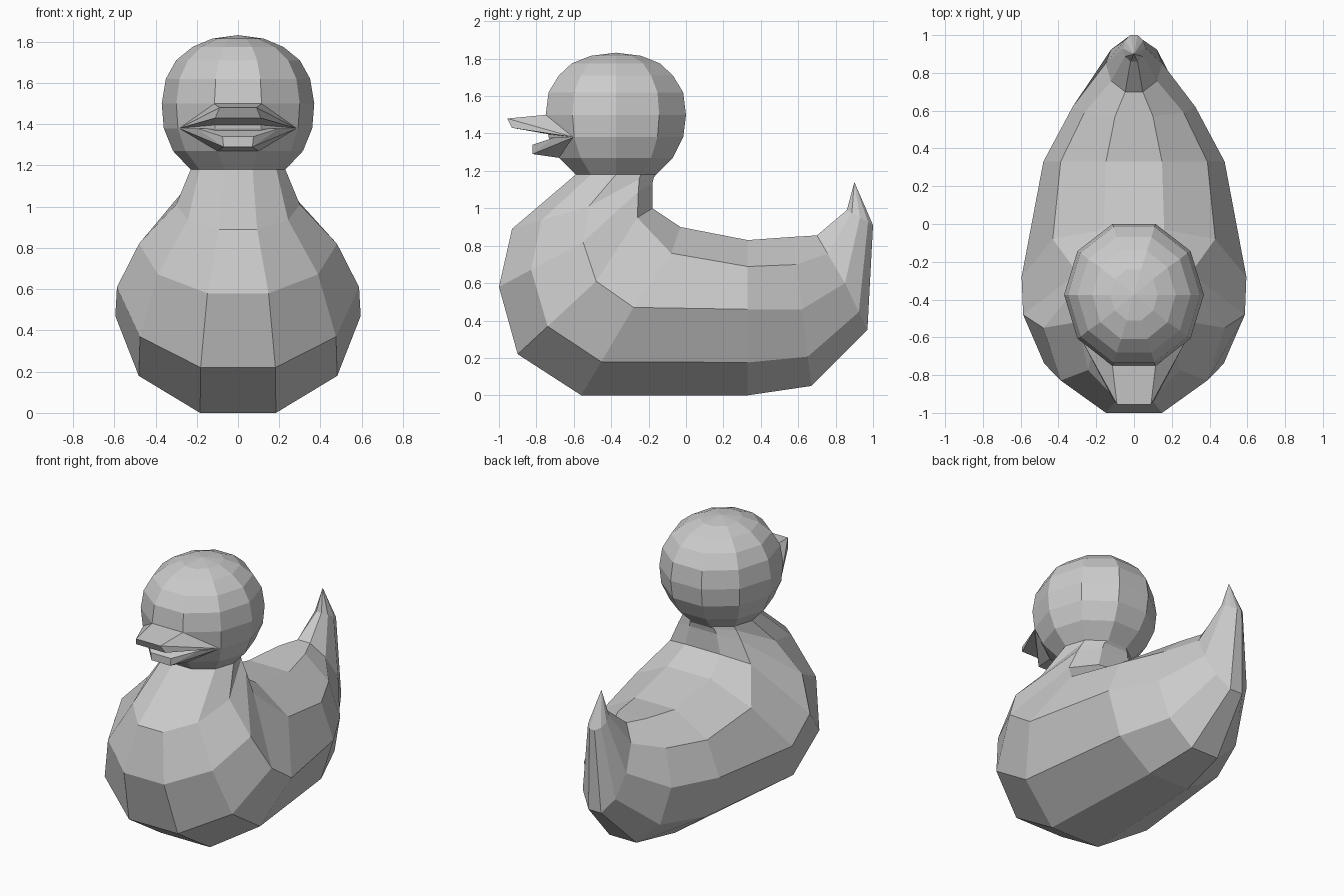
import bpy, bmesh
from math import sin, cos, radians

if "Cube" in bpy.data.objects:
    bpy.data.objects.remove(bpy.data.objects["Cube"])

ANG = [72, 36, 0, -36, -72]          # half of a ten-sided ring, front/bottom to back/top


def finish(bm, name):
    bmesh.ops.recalc_face_normals(bm, faces=bm.faces)
    me = bpy.data.meshes.new(name)
    bm.to_mesh(me)
    bm.free()
    ob = bpy.data.objects.new(name, me)
    bpy.context.collection.objects.link(ob)
    return ob


def ring(w, b, s, t, p3=None, tx=None):
    """Mirrored ring: half width, then (y, z) of the bottom, side and top points."""
    half = []
    for a in ANG:
        e = b if a > 0 else t
        k = abs(sin(radians(a))) / sin(radians(72))
        half.append([w * cos(radians(a)), s[0] + k * (e[0] - s[0]), s[1] + k * (e[1] - s[1])])
    if p3:
        half[3] = list(p3)
    if tx:
        half[4][0] = tx
    return half + [(-x, y, z) for x, y, z in reversed(half)]


# head: (z, half width, half depth), top to neck
HEAD = [(1.815, .125, .135), (1.775, .22, .235), (1.71, .30, .305), (1.62, .35, .36),
        (1.50, .37, .375), (1.38, .36, .36), (1.27, .315, .305), (1.18, .23, .215)]
rings = [ring(w, (-.375 - d, z), (-.375, z), (-.375 + d, z)) for z, w, d in HEAD]

# breast, back and tail sweep
rings += [
    ring(.30, (-.93, .89), (-.52, 1.01), (-.172, 1.165), (.20, -.25, 1.155), .09),
    ring(.48, (-1.0, .58), (-.55, .82), (-.18, 1.13), (.235, -.255, 1.09), .10),
    ring(.587, (-.90, .22), (-.48, .61), (-.18, 1.00), (.30, -.26, .95), .13),
    ring(.595, (-.56, 0), (-.28, .47), (-.03, .90), (.43, -.08, .76), .16),
    ring(.48, (.33, 0), (.33, .46), (.33, .83)),
    ring(.325, (.67, .05), (.62, .46), (.57, .847)),
    ring(.15, (.97, .35), (.85, .60), (.70, .855)),
    ring(.06, (1.0, .91), (.93, .95), (.86, .99)),
]

bm = bmesh.new()
loops = [[bm.verts.new(p) for p in r] for r in rings]
for r0, r1 in zip(loops, loops[1:]):
    for i in range(10):
        j = (i + 1) % 10
        bm.faces.new((r0[i], r0[j], r1[j], r1[i]))
for loop, tip in ((loops[0], (0, -.375, 1.832)), (loops[-1], (0, .90, 1.14))):
    v = bm.verts.new(tip)
    for i in range(10):
        bm.faces.new((loop[i], loop[(i + 1) % 10], v))
finish(bm, "body_and_head")


# beak halves: mirrored points wrapped in a hull
def beak(name, pts):
    bm = bmesh.new()
    vs = [bm.verts.new((s * x, y, z)) for x, y, z in pts for s in (1, -1)]
    res = bmesh.ops.convex_hull(bm, input=vs)
    junk = [v for v in bm.verts if not v.link_faces]
    bmesh.ops.delete(bm, geom=junk, context='VERTS')
    finish(bm, name)


beak("upper_beak", [(.115, -.745, 1.50), (.285, -.60, 1.38), (.09, -.955, 1.48),
                    (.11, -.93, 1.43), (.11, -.70, 1.39)])
beak("lower_beak", [(.285, -.60, 1.38), (.20, -.70, 1.38), (.075, -.82, 1.34),
                    (.07, -.82, 1.29), (.10, -.68, 1.27), (.10, -.62, 1.30)])
